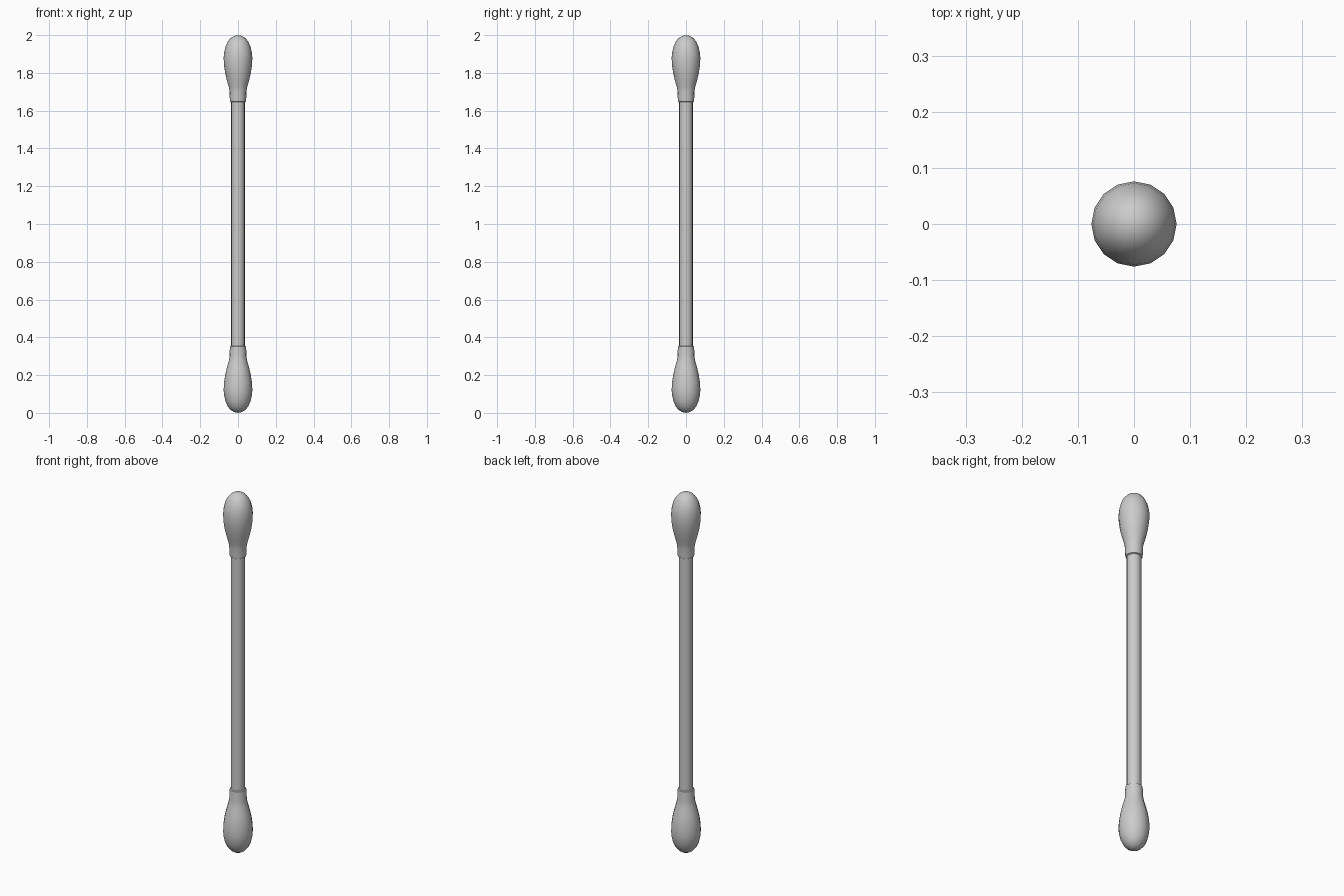
import bpy
import math

SIDES = 16

cube = bpy.data.objects.get("Cube")
if cube:
    bpy.data.objects.remove(cube)


def make_material(name, color):
    mat = bpy.data.materials.new(name)
    mat.use_nodes = True
    mat.diffuse_color = color
    mat.node_tree.nodes["Principled BSDF"].inputs["Base Color"].default_value = color
    return mat


def lathe(name, profile, mat):
    """Spin (radius, height) points around z; zero radius makes a pole."""
    verts, rings, faces = [], [], []
    for r, z in profile:
        count = SIDES if r > 0 else 1
        rings.append([len(verts) + i for i in range(count)])
        for i in range(count):
            a = math.tau * i / SIDES
            verts.append((r * math.cos(a), r * math.sin(a), z))
    for low, high in zip(rings, rings[1:]):
        for i in range(SIDES):
            j = (i + 1) % SIDES
            if len(low) == 1:
                faces.append((low[0], high[j], high[i]))
            elif len(high) == 1:
                faces.append((low[i], low[j], high[0]))
            else:
                faces.append((low[i], low[j], high[j], high[i]))
    mesh = bpy.data.meshes.new(name)
    mesh.from_pydata(verts, [], faces)
    mesh.materials.append(mat)
    obj = bpy.data.objects.new(name, mesh)
    bpy.context.collection.objects.link(obj)
    bpy.ops.object.select_all(action="DESELECT")
    obj.select_set(True)
    bpy.context.view_layer.objects.active = obj
    bpy.ops.object.shade_smooth_by_angle(angle=math.radians(50))
    return obj


grey = make_material("soft grey", (0.6, 0.6, 0.6, 1))

# Thin straight stick
lathe("stick", [(0.036, 0.3), (0.036, 1.7)], grey)

# Padded tip, from its rounded end to the collar on the stick
tip = [(0, 0), (0.02, 0.004), (0.038, 0.015), (0.053, 0.032), (0.066, 0.06),
       (0.073, 0.09), (0.076, 0.12), (0.074, 0.16), (0.068, 0.2), (0.06, 0.235),
       (0.05, 0.27), (0.045, 0.295), (0.044, 0.33), (0.042, 0.352), (0.035, 0.356)]
lathe("lower_tip", tip, grey)
lathe("upper_tip", [(r, 2 - z) for r, z in reversed(tip)], grey)
